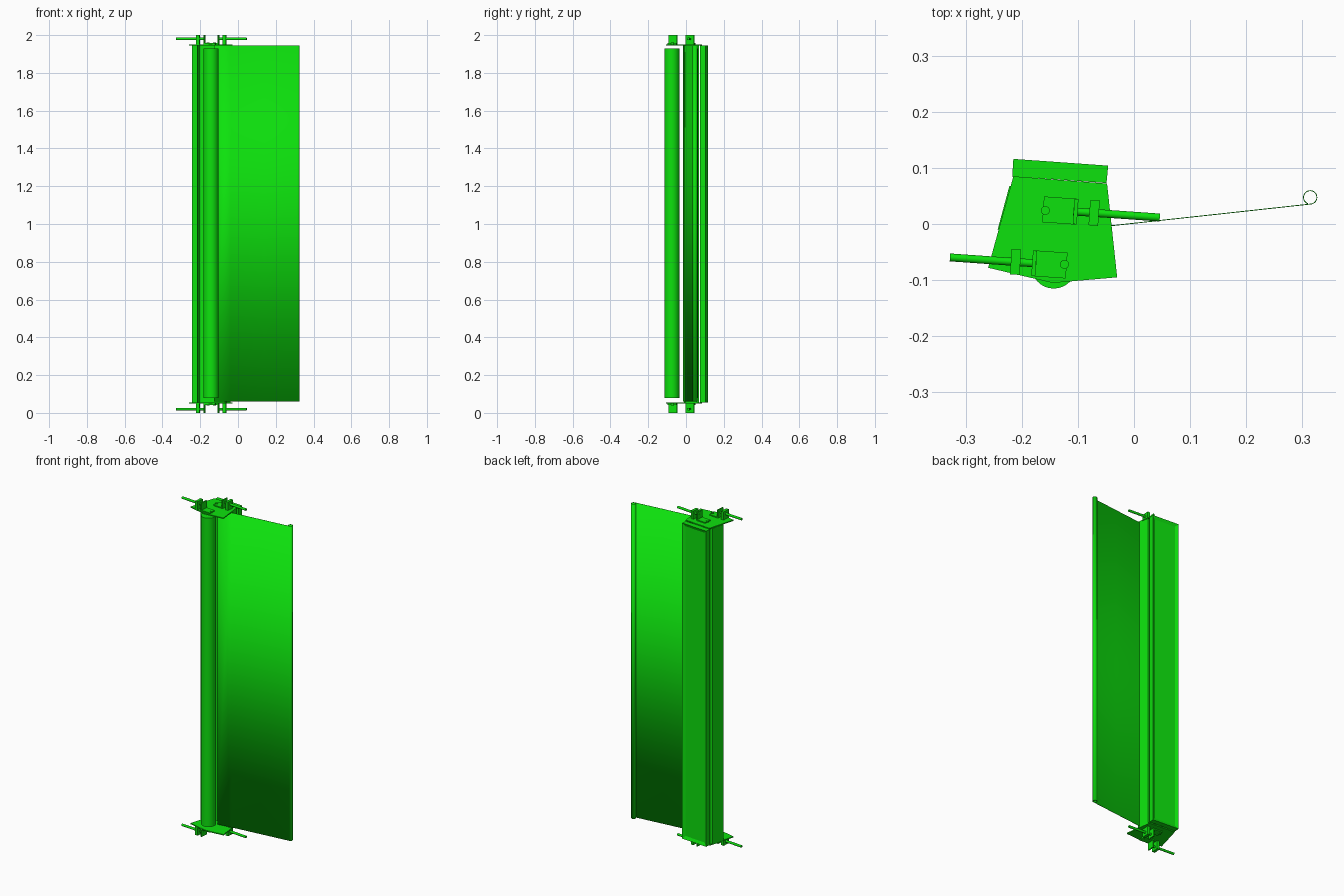
import bpy, bmesh, math
from mathutils import Vector

cube = bpy.data.objects.get("Cube")
if cube:
    bpy.data.objects.remove(cube, do_unlink=True)

green = bpy.data.materials.new("bright green")
green.use_nodes = True
green.diffuse_color = (0.004, 0.76, 0.004, 1)
green.node_tree.nodes["Principled BSDF"].inputs["Base Color"].default_value = green.diffuse_color


def finish(name, bm, smooth=False):
    bmesh.ops.recalc_face_normals(bm, faces=bm.faces)
    mesh = bpy.data.meshes.new(name)
    bm.to_mesh(mesh)
    bm.free()
    mesh.materials.append(green)
    ob = bpy.data.objects.new(name, mesh)
    bpy.context.collection.objects.link(ob)
    if smooth:
        bpy.ops.object.select_all(action='DESELECT')
        ob.select_set(True)
        bpy.context.view_layer.objects.active = ob
        bpy.ops.object.shade_smooth_by_angle(angle=math.radians(40))
    return ob


def prism(name, outline, z0, z1, smooth=False, back_inset=False):
    """Extrude a plan outline upwards; optionally recess its back face."""
    bm = bmesh.new()
    base = bm.faces.new([bm.verts.new((x, y, z0)) for x, y in outline])
    top = bmesh.ops.extrude_face_region(bm, geom=[base])["geom"]
    bmesh.ops.translate(bm, vec=(0, 0, z1 - z0),
                        verts=[v for v in top if isinstance(v, bmesh.types.BMVert)])
    if back_inset:
        bmesh.ops.recalc_face_normals(bm, faces=bm.faces)
        back = max(bm.faces, key=lambda f: f.normal.y)
        bmesh.ops.inset_region(bm, faces=[back], thickness=0.025)
        bmesh.ops.translate(bm, vec=back.normal * -0.008, verts=back.verts)
    return finish(name, bm, smooth)


def circle(cx, cy, r, n=32):
    return [(cx + r * math.cos(2 * math.pi * i / n),
             cy + r * math.sin(2 * math.pi * i / n)) for i in range(n)]


def rod(name, a, b, r):
    a, b = Vector(a), Vector(b)
    bm = bmesh.new()
    bmesh.ops.create_cone(bm, cap_ends=True, segments=16, radius1=r, radius2=r,
                          depth=(b - a).length)
    bmesh.ops.rotate(bm, verts=bm.verts,
                     matrix=(b - a).to_track_quat('Z', 'Y').to_matrix())
    bmesh.ops.translate(bm, verts=bm.verts, vec=(a + b) / 2)
    return finish(name, bm, True)


LOW, HIGH = 0.055, 1.945

# Two winding rollers
prism("front_roller", circle(-0.143, -0.075, 0.04), 0.08, 1.93, True)
prism("rear_roller", circle(-0.13, 0.024, 0.04), 0.08, 1.93, True)

# Casing: recessed back box and two slanted side panels
prism("back_box", [(-0.217, 0.085), (-0.049, 0.073), (-0.046, 0.104), (-0.215, 0.116)],
      LOW, HIGH, back_inset=True)
prism("right_side_panel", [(-0.243, -0.01), (-0.215, -0.01), (-0.205, 0.068), (-0.222, 0.068)],
      LOW, HIGH)
prism("left_side_panel", [(-0.06, -0.003), (-0.04, -0.003), (-0.049, 0.057), (-0.068, 0.057)],
      LOW, HIGH)

# Unrolled sheet, ending in a small curl
path = [(-0.126, -0.0155), (-0.04, -0.003), (0.14, 0.0165), (0.314, 0.0355)]
path += [(0.314 + 0.012 * math.sin(t), 0.0475 - 0.012 * math.cos(t))
         for t in (2 * math.pi * i / 20 for i in range(1, 20))]
bm = bmesh.new()
rows = [[bm.verts.new((x, y, z)) for x, y in path] for z in (0.06, HIGH)]
for i in range(len(path) - 1):
    bm.faces.new((rows[0][i], rows[0][i + 1], rows[1][i + 1], rows[1][i]))
sheet = finish("sheet", bm, True)
solid = sheet.modifiers.new("thickness", 'SOLIDIFY')
solid.thickness = 0.0015
solid.offset = 0

# End caps with crank brackets, the same at both ends
cap = [(-0.26, -0.078), (-0.145, -0.105), (-0.03, -0.095), (-0.048, 0.072), (-0.215, 0.085)]
for end in ("top", "bottom"):
    def height(z):
        return z if end == "top" else 2 - z

    def block(name, cx, cy, sx, sy, z0, z1, angle):
        c, s = math.cos(angle), math.sin(angle)
        pts = [(cx + u * sx / 2 * c - v * sy / 2 * s, cy + u * sx / 2 * s + v * sy / 2 * c)
               for u, v in ((-1, -1), (1, -1), (1, 1), (-1, 1))]
        lo, hi = sorted((height(z0), height(z1)))
        prism(f"{end}_{name}", pts, lo, hi)

    lo, hi = sorted((height(1.945), height(1.951)))
    prism(f"{end}_cap", cap, lo, hi)

    # Each crank: foot plate, two uprights and a rod; d is the way it points
    for label, cx, cy, d in (("front_crank", -0.15, -0.072, -1), ("rear_crank", -0.132, 0.024, 1)):
        tilt = math.radians(-4)
        slope = math.tan(tilt)
        block(label + "_foot", cx, cy, 0.06, 0.046, 1.95, 1.957, tilt)
        for part, off, width in (("inner_upright", 0.028, 0.007), ("outer_upright", 0.061, 0.017)):
            block(f"{label}_{part}", cx + d * off, cy + d * off * slope,
                  width, 0.045, 1.95, 2.0, tilt)
        z = height(1.98)
        rod(f"{end}_{label}_rod", (cx + d * 0.024, cy + d * 0.024 * slope, z),
            (cx + d * 0.178, cy + d * 0.178 * slope, z), 0.007)
        rod(f"{end}_{label}_pivot", (cx - d * 0.026, cy, height(1.95)),
            (cx - d * 0.026, cy, height(1.96)), 0.008)
